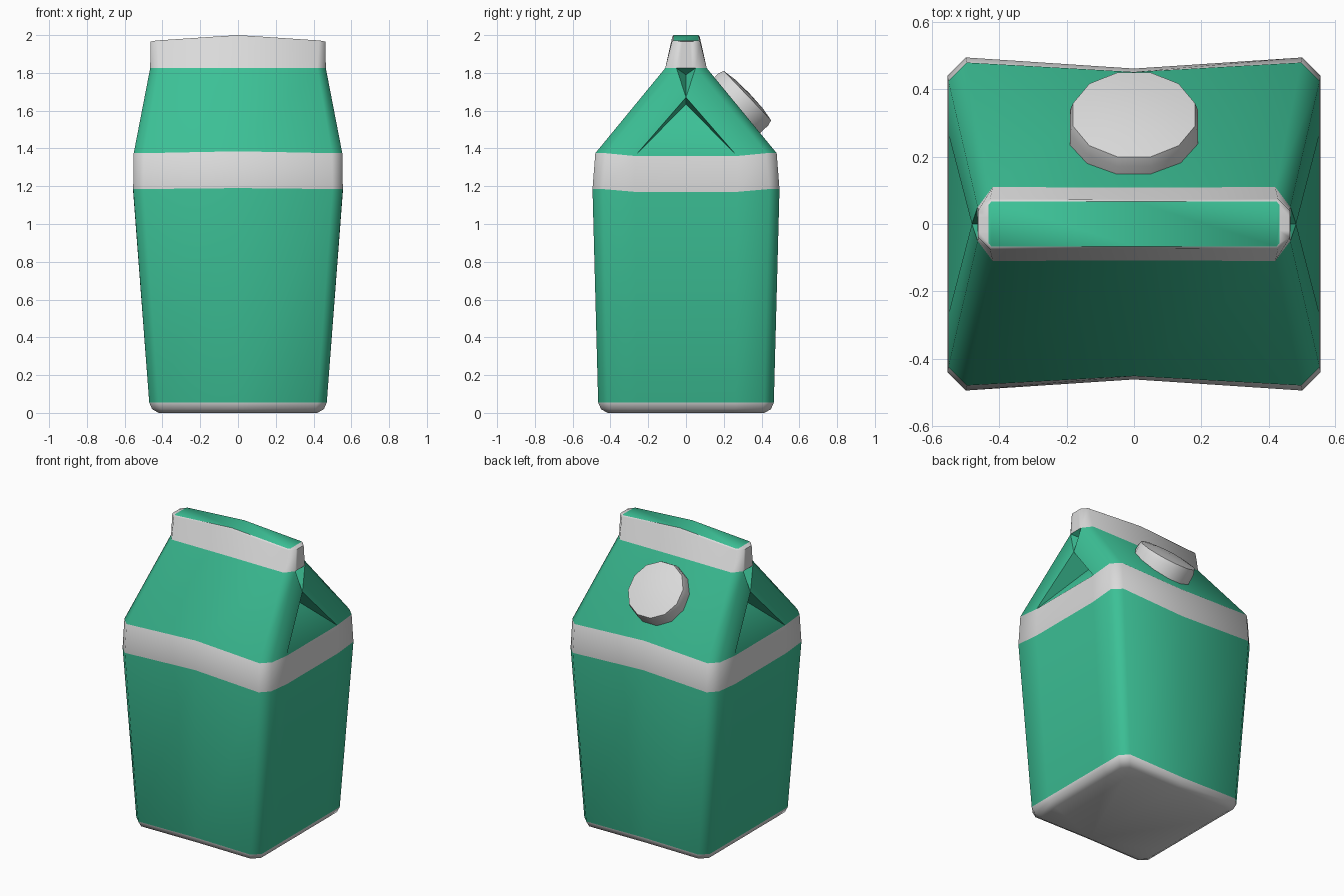
import bpy, bmesh, math
from mathutils import Vector, Matrix

if "Cube" in bpy.data.objects:
    bpy.data.objects.remove(bpy.data.objects["Cube"])


def material(name, rgb):
    m = bpy.data.materials.new(name)
    m.use_nodes = True
    m.diffuse_color = (*rgb, 1)
    m.node_tree.nodes["Principled BSDF"].inputs["Base Color"].default_value = (*rgb, 1)
    return m


green = material("carton green", (0.045, 0.53, 0.305))
white = material("carton white", (0.7, 0.7, 0.7))
GREEN, WHITE = 0, 1


def finish(bm, name, mats, angle):
    bmesh.ops.recalc_face_normals(bm, faces=bm.faces)
    mesh = bpy.data.meshes.new(name)
    bm.to_mesh(mesh)
    bm.free()
    for m in mats:
        mesh.materials.append(m)
    ob = bpy.data.objects.new(name, mesh)
    bpy.context.collection.objects.link(ob)
    bpy.ops.object.select_all(action="DESELECT")
    ob.select_set(True)
    bpy.context.view_layer.objects.active = ob
    bpy.ops.object.shade_smooth_by_angle(angle=math.radians(angle))
    return ob


# Carton: stacked chamfered rings, pinched at the middle of front and back
bm = bmesh.new()


def face(verts, mat):
    bm.faces.new(verts).material_index = mat


def ring(z, hx, hy, mid, cx, cy, s, z_side=None, z_mid=None):
    """14 points: right edge upward, back, left edge downward, front."""
    zs = z if z_side is None else z_side
    zm = z if z_mid is None else z_mid
    half = [(hx, -s, zs), (hx, s, zs), (hx, hy - cy, z), (hx - cx, hy, z),
            (0, mid, zm), (cx - hx, hy, z), (-hx, hy - cy, z)]
    pts = half + [(-x, -y, h) for x, y, h in half]
    return [bm.verts.new(p) for p in pts]


def bridge(a, b, mat, skip=()):
    n = len(a)
    for i in range(n):
        if i not in skip:
            j = (i + 1) % n
            face((a[i], a[j], b[j], b[i]), mat)


base = ring(0, 0.42, 0.415, 0.41, 0.04, 0.04, 0.25)
rim = ring(0.02, 0.455, 0.45, 0.445, 0.045, 0.045, 0.26)
body_low = ring(0.055, 0.47, 0.465, 0.455, 0.05, 0.05, 0.26)
band_low = ring(1.185, 0.555, 0.495, 0.462, 0.055, 0.055, 0.27, 1.17, 1.19)
band_top = ring(1.375, 0.552, 0.48, 0.452, 0.055, 0.055, 0.27, 1.36, 1.385)
ridge_low = ring(1.825, 0.465, 0.11, 0.108, 0.045, 0.06, 0.03)
ridge_top = ring(1.965, 0.463, 0.075, 0.073, 0.035, 0.035, 0.02, None, 1.99)
cap_edge = ring(1.972, 0.432, 0.067, 0.067, 0.008, 0.01, 0.02, None, 2.0)

face(base[::-1], WHITE)
bridge(base, rim, WHITE)
bridge(rim, body_low, WHITE)
bridge(body_low, band_low, GREEN)
bridge(band_low, band_top, WHITE)
# Roof slopes and their rounded corners; the two gable ends stay open
bridge(band_top, ridge_low, GREEN, skip=(13, 0, 1, 6, 7, 8))
bridge(ridge_low, ridge_top, WHITE)
bridge(ridge_top, cap_edge, WHITE)
for k in (0, 7):
    c = [cap_edge[(i + k) % 14] for i in (11, 12, 13, 0, 1, 2, 3, 4)]
    face(c, GREEN)

# Folded gable ends
for sign, k in ((1, 0), (-1, 7)):
    tip = bm.verts.new((sign * 0.482, 0, 1.67))
    deep = bm.verts.new((sign * 0.32, 0, 1.635))
    notch = bm.verts.new((sign * 0.40, 0, 1.79))
    low = [band_top[(i + k) % 14] for i in (13, 0, 1, 2)]
    top = [ridge_low[(i + k) % 14] for i in (13, 0, 1, 2)]
    face((low[1], low[2], deep), GREEN)
    for corner, inner, up, up_in in ((low[0], low[1], top[0], top[1]),
                                     (low[3], low[2], top[3], top[2])):
        face((corner, inner, tip, up), GREEN)
        face((inner, deep, tip), GREEN)
        face((tip, notch, up), GREEN)
        face((notch, up_in, up), GREEN)
    face((notch, top[1], top[2]), GREEN)
finish(bm, "carton", (green, white), 50)

# Screw cap: low-sided tapered disc with a shallow dome, set on the back slope
bm = bmesh.new()
SIDES = 12
loops = []
for r, h in ((0.197, -0.13), (0.197, -0.03), (0.188, 0.0), (0.11, 0.012)):
    loops.append([bm.verts.new((r * math.cos((i + 0.5) * math.tau / SIDES),
                                r * math.sin((i + 0.5) * math.tau / SIDES), h))
                  for i in range(SIDES)])
for a, b in zip(loops, loops[1:]):
    bridge(a, b, 0)
centre = bm.verts.new((0, 0, 0.016))
for i in range(SIDES):
    face((loops[-1][i], loops[-1][(i + 1) % SIDES], centre), 0)
face(loops[0][::-1], 0)
axis = Vector((0, 0.72, 0.69))
turn = Vector((0, 0, 1)).rotation_difference(axis).to_matrix().to_4x4()
bm.transform(Matrix.Translation((0, 0.325, 1.68)) @ turn)
finish(bm, "screw_cap", (white,), 40)
